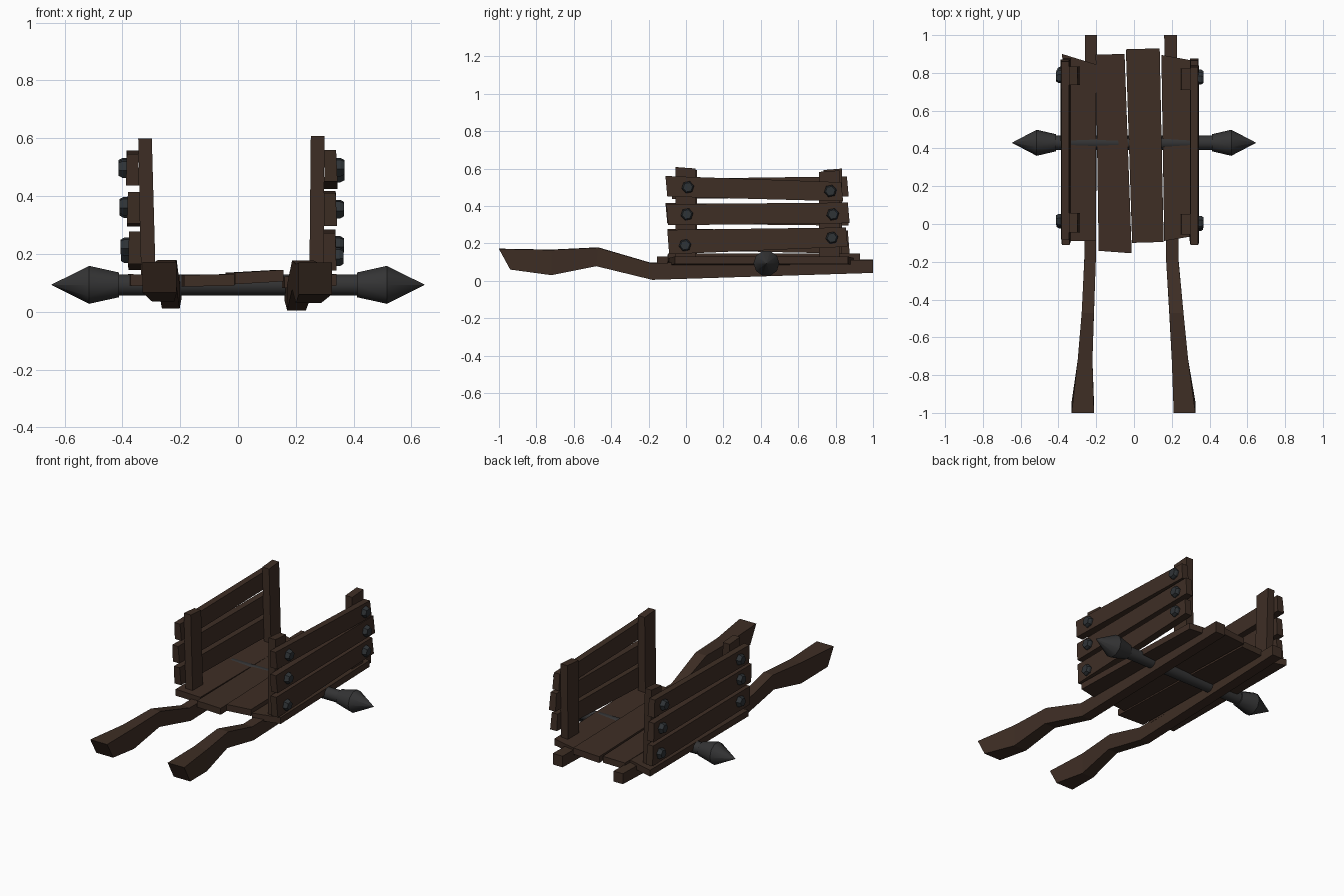
import bpy, bmesh, math
from mathutils import Matrix

if "Cube" in bpy.data.objects:
    bpy.data.objects.remove(bpy.data.objects["Cube"])


def material(name, rgb):
    m = bpy.data.materials.new(name)
    m.diffuse_color = (*rgb, 1)
    m.use_nodes = True
    m.node_tree.nodes["Principled BSDF"].inputs["Base Color"].default_value = m.diffuse_color
    return m


WOOD = material("dark wood", (0.048, 0.027, 0.018))
IRON = material("dark iron", (0.034, 0.034, 0.035))
BOLT = material("blue grey steel", (0.028, 0.033, 0.037))


def loft(name, rings, mat):
    """Solid skinned through closed rings of equal point count."""
    bm = bmesh.new()
    vs = [[bm.verts.new(p) for p in r] for r in rings]
    n = len(vs[0])
    for a, b in zip(vs, vs[1:]):
        for i in range(n):
            j = (i + 1) % n
            bm.faces.new((a[i], a[j], b[j], b[i]))
    bm.faces.new(vs[0])
    bm.faces.new(vs[-1])
    bmesh.ops.recalc_face_normals(bm, faces=bm.faces)
    me = bpy.data.meshes.new(name)
    bm.to_mesh(me)
    bm.free()
    me.materials.append(mat)
    ob = bpy.data.objects.new(name, me)
    bpy.context.collection.objects.link(ob)
    return ob


def ring_y(x0, x1, top, bottom):
    """Rectangle across y; top and bottom are (y, z)."""
    return [(x0, *top), (x1, *top), (x1, *bottom), (x0, *bottom)]


def ring_x(x, r, y, z, n, turn=0.0):
    return [(x, y + r * math.cos(turn + math.tau * i / n),
             z + r * math.sin(turn + math.tau * i / n)) for i in range(n)]


# Curved shafts that run under the floor: top and bottom edge of the side profile
TOP = [(-1, .17), (-.72, .165), (-.47, .177), (-.19, .095), (1, .112)]
BOT = [(-.94, .06), (-.72, .03), (-.48, .078), (-.18, .005), (1, .042)]
LEFT = [(-.33, -.212), (-.298, -.22), (-.277, -.212), (-.263, -.202), (-.26, -.195)]
RIGHT = [(.21, .325), (.2, .287), (.187, .262), (.17, .235), (.16, .228)]
for name, xs, dz in (("left_shaft", LEFT, .006), ("right_shaft", RIGHT, 0)):
    loft(name, [ring_y(*x, (t[0], t[1] + dz * .3), (b[0], b[1] + dz))
                for x, t, b in zip(xs, TOP, BOT)], WOOD)

# Four uneven floor boards: front x pair, front y pair, rear x pair, rear y pair, z pair
BOARDS = [
    ((-.372, -.2), (-.09, -.09), (-.38, -.202), (.9, .845), (.13, .125)),
    ((-.187, -.012), (-.142, -.155), (-.203, -.05), (.897, .9), (.127, .13)),
    ((-.01, .157), (-.1, -.095), (-.043, .136), (.925, .93), (.135, .145)),
    ((.16, .34), (-.09, -.06), (.145, .312), (.895, .865), (.122, .13)),
]
for i, (fx, fy, rx, ry, z) in enumerate(BOARDS):
    rings = [[(x[0], y[0], z[0]), (x[1], y[1], z[1]),
              (x[1], y[1], z[1] - .04), (x[0], y[0], z[0] - .04)]
             for x, y in ((fx, fy), (rx, ry))]
    loft(f"floor_board_{i + 1}", rings, WOOD)


def side_panel(side, s, inner, lean, posts, rails, bolts):
    """s is the outward x direction; lean is the outward shift per unit height."""
    def X(off, z):
        return s * (inner + off + lean * (z - .13))
    for end, (y0, y1, z0, z1) in zip(("front", "rear"), posts):
        base = [(X(o, .12), y, .12) for o, y in ((0, y0), (.05, y0), (.05, y1), (0, y1))]
        top = [(X(o, z), y, z) for o, y, z in
               ((0, y0, z0), (.047, y0, z0), (.047, y1, z1), (0, y1, z1))]
        loft(f"{side}_{end}_post", [base, top], WOOD)
    for k, (ya, za0, za1, yb, zb0, zb1) in enumerate(rails):
        rings = [[(X(.048, z1), y + d, z1), (X(.088, z1), y + d, z1),
                  (X(.094, z0), y, z0), (X(.048, z0), y, z0)]
                 for y, d, z0, z1 in ((ya, -.01, za0, za1), (yb, -.01, zb0, zb1))]
        loft(f"{side}_rail_{k + 1}", rings, WOOD)
    for k, (y, z) in enumerate(bolts):
        loft(f"{side}_bolt_{k + 1}",
             [ring_x(X(.075, z), .034, y, z, 6, .2),
              ring_x(X(.104, z), .034, y, z, 6, .2),
              ring_x(X(.118, z), .026, y, z, 6, .2)], BOLT)


# Slatted sides with posts, rails and hexagonal bolts
side_panel("right", 1, .247, .01,
           [(-.055, .052, .608, .6), (.71, .822, .582, .59)],
           [(-.1, .45, .56, .84, .425, .527),
            (-.095, .297, .41, .875, .308, .418),
            (-.09, .142, .272, .865, .182, .285)],
           [(.01, .5), (.005, .355), (-.005, .19), (.772, .48), (.785, .355), (.78, .23)])
side_panel("left", -1, .285, .028,
           [(-.045, .058, .6, .592), (.735, .835, .592, .6)],
           [(-.075, .437, .545, .87, .45, .558),
            (-.1, .305, .415, .87, .295, .41),
            (-.09, .165, .278, .875, .145, .268)],
           [(.02, .495), (.01, .365), (.01, .225), (.78, .5), (.79, .357), (.8, .2)])

# Axle rod with spiked ends
AY, AZ = .43, .093
parts = [loft("axle", [ring_x(x, .038, AY, AZ, 10) for x in (-.45, .45)], IRON)]
for side, s in (("left", -1), ("right", 1)):
    parts.append(loft(f"{side}_axle_spike",
                      [ring_x(s * x, r, AY, AZ, 10)
                       for x, r in ((.412, .045), (.515, .069), (.645, .001))], IRON))
bpy.ops.object.select_all(action='DESELECT')
for ob in parts:
    ob.select_set(True)
bpy.context.view_layer.objects.active = parts[0]
bpy.ops.object.shade_smooth_by_angle(angle=math.radians(37))
